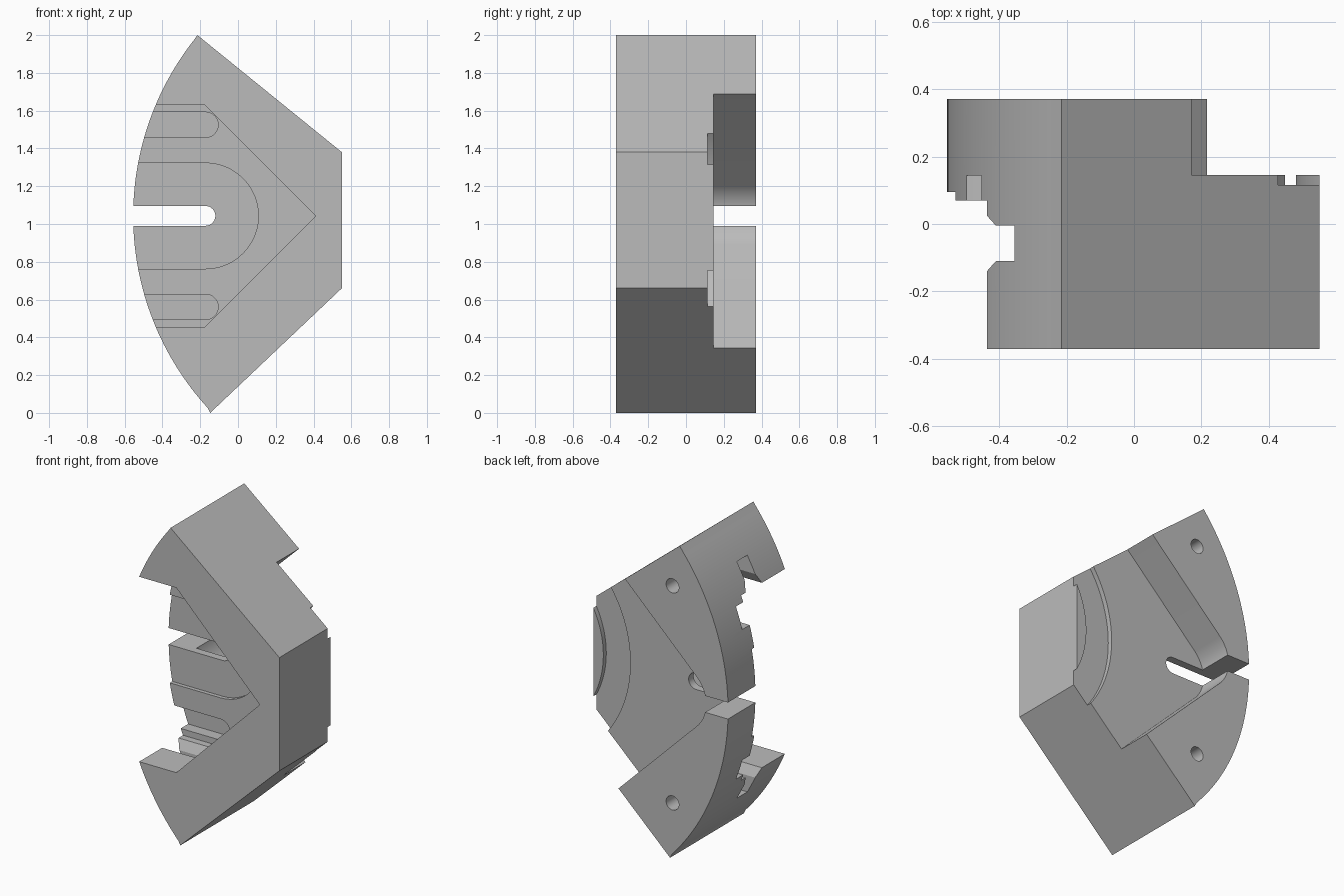
import bpy, bmesh
from math import cos, sin, radians, sqrt

cube = bpy.data.objects.get("Cube")
if cube:
    bpy.data.objects.remove(cube, do_unlink=True)

MID = 1.043            # height of the near-mirror plane
FRONT, BACK = -0.37, 0.37
BACK_FLOOR = 0.145

steel = bpy.data.materials.new("plain_grey")
steel.use_nodes = True
GREY = (0.5, 0.5, 0.5, 1)
steel.diffuse_color = GREY
steel.node_tree.nodes["Principled BSDF"].inputs["Base Color"].default_value = GREY


def arc(cx, cz, r, start, end, n=24):
    steps = [radians(start + (end - start) * i / n) for i in range(n + 1)]
    return [(cx + r * cos(a), cz + r * sin(a)) for a in steps]


def prism(name, profile, lo, hi, axis="y"):
    """Extrude a closed profile: (x, z) along y, or (y, z) along x."""
    bm = bmesh.new()
    place = (lambda p: (p[0], lo, p[1])) if axis == "y" else (lambda p: (lo, p[0], p[1]))
    face = bm.faces.new([bm.verts.new(place(p)) for p in profile])
    new = bmesh.ops.extrude_face_region(bm, geom=[face])["geom"]
    shift = (0, hi - lo, 0) if axis == "y" else (hi - lo, 0, 0)
    bmesh.ops.translate(bm, verts=[v for v in new if isinstance(v, bmesh.types.BMVert)], vec=shift)
    bmesh.ops.recalc_face_normals(bm, faces=bm.faces)
    mesh = bpy.data.meshes.new(name)
    bm.to_mesh(mesh)
    bm.free()
    mesh.materials.append(steel)
    obj = bpy.data.objects.new(name, mesh)
    bpy.context.collection.objects.link(obj)
    return obj


def slot(end_x, cz, r):
    """Profile open towards -x with a round inner end."""
    return [(-1, cz - r)] + arc(end_x - r, cz, r, -90, 90) + [(-1, cz + r)]


def flip(profile):
    return [(a, 2 * MID - z) for a, z in profile]


# Main body: curved outer edge and three straight edges
R, CX = 1.508, 0.953
top_a = 180 - 39.4
bottom_a = 180 + 43.75
rim = arc(CX, MID, R, top_a, bottom_a, 64)
rim[0], rim[-1] = (-0.215, 2.0), (-0.147, 0.0)
body = prism("clamp_body", rim + [(0.55, 0.66), (0.55, 1.38)], FRONT, BACK)

cutters = []


def cut(name, profile, lo, hi, axis="y"):
    cutters.append(prism(name, profile, lo, hi, axis))


# Front pocket with a pointed inner end
cut("pocket_cutter", [(-1, 0.455), (-0.175, 0.455), (0.412, MID), (-0.175, 1.63), (-1, 1.63)], -0.6, 0.07)

# Shallow round-ended step in the pocket floor, and the open through slot
cut("step_cutter", slot(0.108, MID, 0.28), 0.0, 0.095)
cut("through_slot_cutter", slot(-0.12, MID, 0.0525), -0.1, 0.6)

# Paired features, above and below the middle
undercut = [(-0.14, 1.6), (-0.14, 1.63), (-0.11, 1.69), (-0.11, 1.795),
            (-0.005, 1.795), (-0.005, 1.69), (0.025, 1.63), (0.025, 1.6)]
for side, sign in (("upper", 1), ("lower", -1)):
    cut(side + "_groove_cutter", slot(-0.105, MID + sign * 0.482, 0.067), 0.02, 0.144)
    cut(side + "_undercut_cutter", undercut if sign > 0 else flip(undercut), -1, -0.185, "x")
    cut(side + "_hole_cutter", arc(-0.164, MID + sign * 0.69, 0.045, 0, 348, 29), 0.17, 0.6)

# Wide V channel across the back, rounded at its inner end
inner = arc(-0.18, MID, 0.22, 135, 225)
(ax, az), (bx, bz) = inner[0], inner[-1]
cut("back_channel_cutter", inner + [(bx + 1.5, bz - 1.48), (ax + 1.5, az + 1.45)], BACK_FLOOR, 0.6)

# Ring groove around the round land at the back
ring = arc(1.08, 1.035, 0.79, 130, 230, 48) + arc(1.08, 1.035, 0.6, 230, 130, 48)
cut("ring_groove_cutter", ring, 0.115, 0.25)

# Apply the cuts in order, then drop the helpers
for c in cutters:
    c.hide_render = True
    mod = body.modifiers.new(c.name, "BOOLEAN")
    mod.operation, mod.solver, mod.object = "DIFFERENCE", "EXACT", c
bpy.context.view_layer.update()
for o in bpy.context.selected_objects:
    o.select_set(False)
body.select_set(True)
bpy.context.view_layer.objects.active = body
for mod in list(body.modifiers):
    bpy.ops.object.modifier_apply(modifier=mod.name)
for c in cutters:
    bpy.data.objects.remove(c, do_unlink=True)

bpy.ops.object.shade_smooth_by_angle(angle=radians(25))
